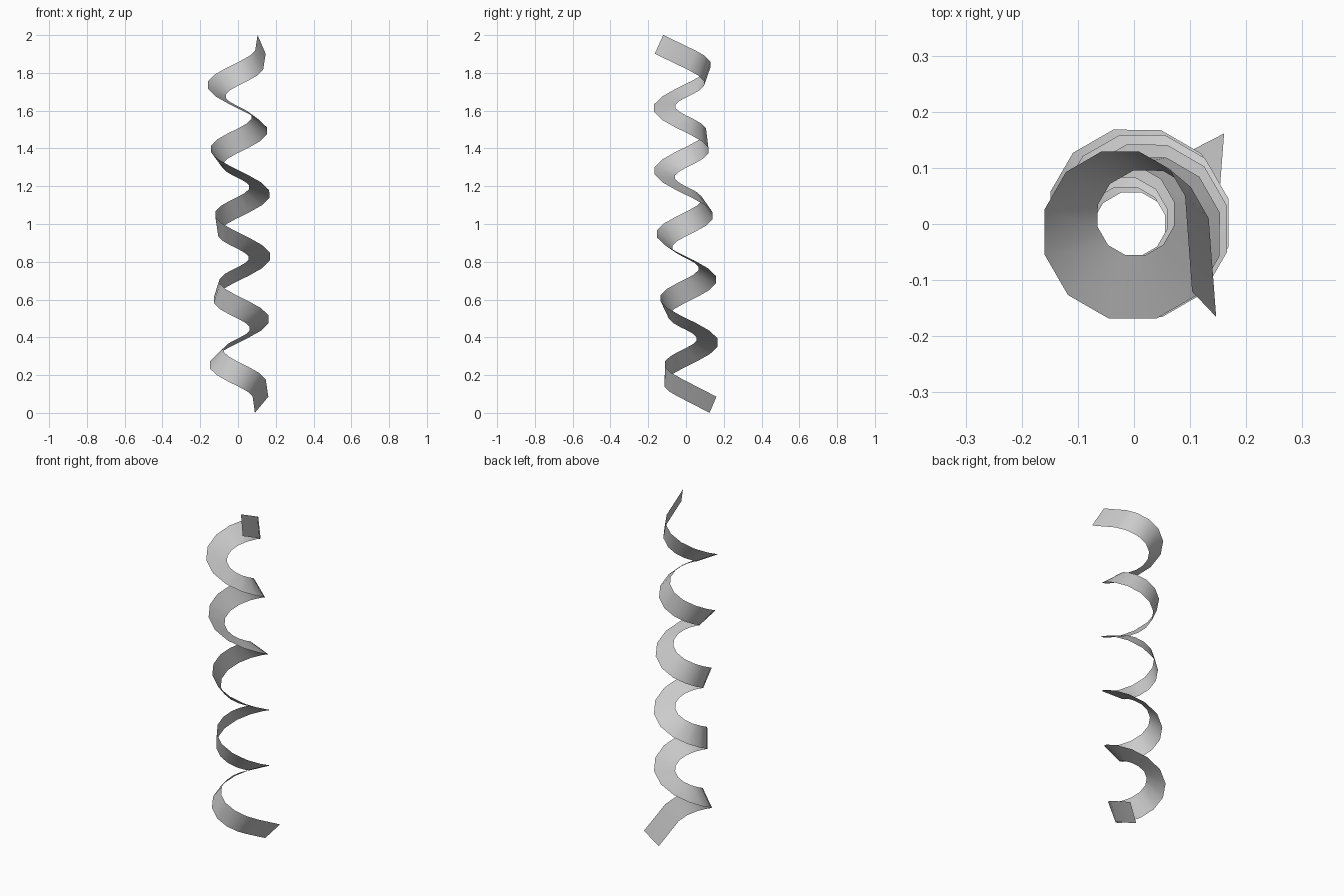
import bpy
import bmesh
from math import radians, sin, cos
from mathutils import Vector

if "Cube" in bpy.data.objects:
    bpy.data.objects.remove(bpy.data.objects["Cube"])

R, PITCH, HALF = 0.116, 0.353, 0.0585   # coil radius, rise per turn, half ribbon width
TURN_SLOPE = 0.485                      # rise over run of the path
ROLL_RATE = 776 / 1793                  # ribbon roll per degree of turn


def cross_edge(deg):
    """Half-width vector of the ribbon at a clockwise turn angle."""
    a = radians(deg)
    radial = Vector((cos(a), -sin(a), 0))
    tangent = Vector((-sin(a), -cos(a), TURN_SLOPE)).normalized()
    roll = radians(82 + ROLL_RATE * (deg - 900))
    return HALF * (radial * cos(roll) + tangent.cross(radial) * sin(roll))


# Path: straight lead-in, five turns of twelve sides, straight lead-out
path = [(Vector((0.125, 0.143, 0.043)), 4)]
for i in range(60):
    deg = 15 + 30 * i
    a = radians(deg)
    path.append((Vector((R * cos(a), -R * sin(a), 1 + (deg - 900) / 360 * PITCH)), deg))
path.append((Vector((0.125, -0.143, 1.951)), 1796))

# Ribbon: one quad strip swept along the path
bm = bmesh.new()
rows = []
for centre, deg in path:
    e = cross_edge(deg)
    rows.append((bm.verts.new(centre - e), bm.verts.new(centre + e)))
for (a, b), (c, d) in zip(rows, rows[1:]):
    bm.faces.new((a, b, d, c)).smooth = True

mesh = bpy.data.meshes.new("spiral_ribbon")
bm.to_mesh(mesh)
bm.free()
ribbon = bpy.data.objects.new("spiral_ribbon", mesh)
bpy.context.collection.objects.link(ribbon)
